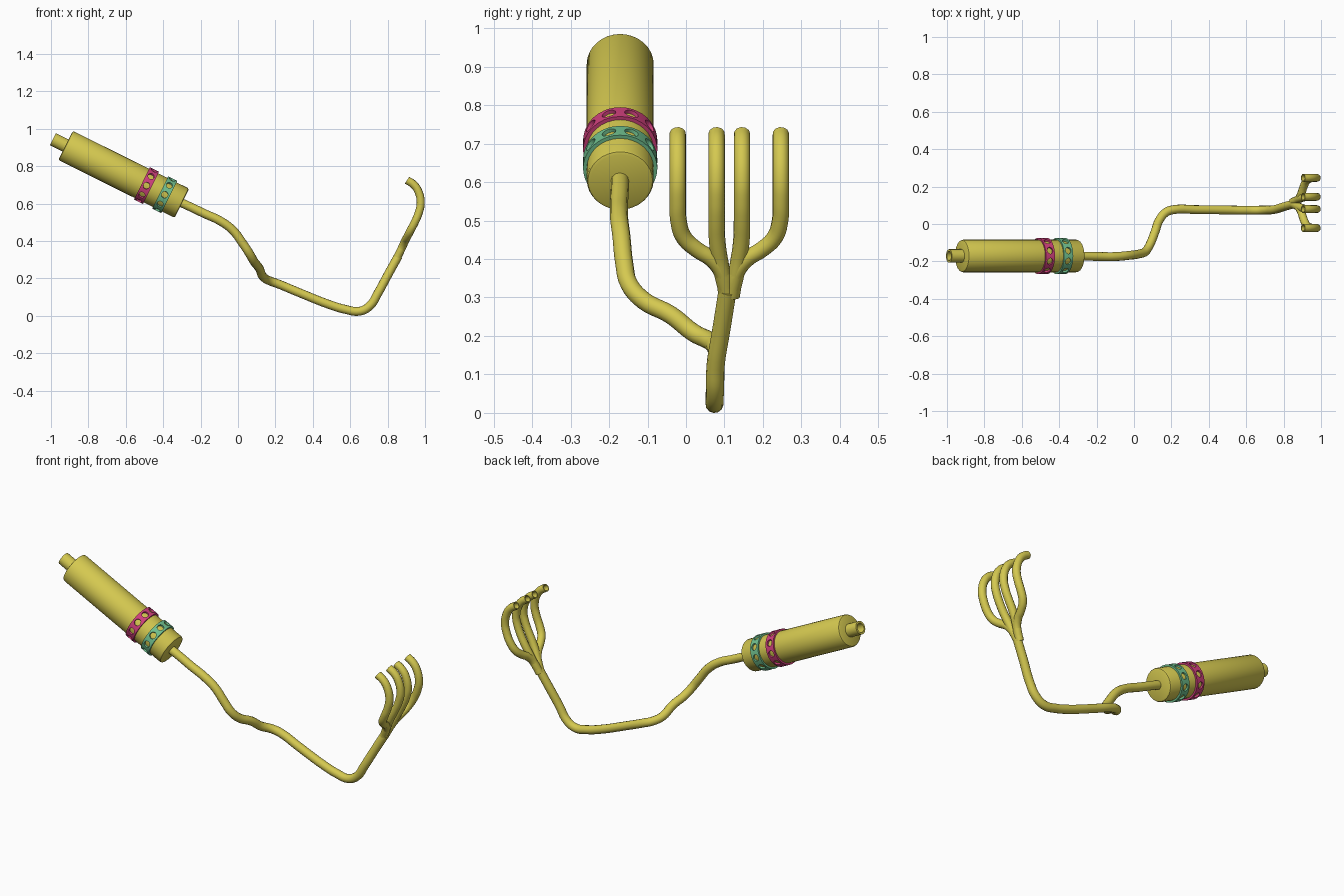
import bpy, bmesh, math
from mathutils import Vector, Matrix

if "Cube" in bpy.data.objects:
    bpy.data.objects.remove(bpy.data.objects["Cube"])


def material(name, rgb):
    m = bpy.data.materials.new(name)
    m.diffuse_color = (*rgb, 1)
    m.use_nodes = True
    m.node_tree.nodes["Principled BSDF"].inputs["Base Color"].default_value = m.diffuse_color
    return m


YELLOW = material("brass yellow", (0.66, 0.58, 0.08))
PINK = material("magenta pink", (0.62, 0.05, 0.20))
GREEN = material("mint green", (0.16, 0.52, 0.27))

# Muffler axis frame: local z runs from the outlet to the inlet end
START, END = Vector((-0.922, -0.171, 0.911)), Vector((-0.30, -0.171, 0.602))
LENGTH = (END - START).length
AXIS = Matrix.Translation(START) @ (END - START).to_track_quat('Z', 'Y').to_matrix().to_4x4()


def finish(obj, mat):
    obj.data.materials.clear()
    obj.data.materials.append(mat)
    bpy.ops.object.select_all(action='DESELECT')
    obj.select_set(True)
    bpy.context.view_layer.objects.active = obj
    bpy.ops.object.shade_smooth_by_angle(angle=math.radians(40))
    return obj


def from_bmesh(name, bm, mat):
    bmesh.ops.remove_doubles(bm, verts=bm.verts, dist=1e-5)
    bmesh.ops.recalc_face_normals(bm, faces=bm.faces)
    me = bpy.data.meshes.new(name)
    bm.to_mesh(me)
    bm.free()
    obj = bpy.data.objects.new(name, me)
    bpy.context.collection.objects.link(obj)
    return finish(obj, mat)


def lathe(name, profile, mat, sides=32):
    """Spin (radius, distance) points about the muffler axis."""
    bm = bmesh.new()
    verts = [bm.verts.new((r, 0, t)) for r, t in profile]
    edges = [bm.edges.new(p) for p in zip(verts, verts[1:])]
    bmesh.ops.spin(bm, geom=verts + edges, cent=(0, 0, 0), axis=(0, 0, 1),
                   angle=math.tau, steps=sides, use_duplicate=False)
    bm.transform(AXIS)
    return from_bmesh(name, bm, mat)


def tube(name, points, radius, mat, wall=0.0):
    """Round pipe through points; a wall thickness makes it hollow."""
    cu = bpy.data.curves.new(name, 'CURVE')
    cu.dimensions = '3D'
    cu.bevel_depth, cu.bevel_resolution = radius, 4
    cu.resolution_u = 5
    cu.use_fill_caps = not wall
    sp = cu.splines.new('BEZIER')
    sp.bezier_points.add(len(points) - 1)
    for bp, co in zip(sp.bezier_points, points):
        bp.co = co
        bp.handle_left_type = bp.handle_right_type = 'AUTO'
    obj = bpy.data.objects.new(name, cu)
    bpy.context.collection.objects.link(obj)
    bpy.ops.object.select_all(action='DESELECT')
    obj.select_set(True)
    bpy.context.view_layer.objects.active = obj
    bpy.ops.object.convert(target='MESH')
    obj = bpy.context.view_layer.objects.active
    bm = bmesh.new()
    bm.from_mesh(obj.data)
    bmesh.ops.recalc_face_normals(bm, faces=bm.faces)
    bm.to_mesh(obj.data)
    bm.free()
    if wall:
        mod = obj.modifiers.new("wall", 'SOLIDIFY')
        mod.thickness, mod.offset = wall, -1
        bpy.ops.object.modifier_apply(modifier=mod.name)
    return finish(obj, mat)


def perforated_band(name, t, mat, r_in=0.086, r_out=0.0965, width=0.054, cells=10, n=16):
    """Ring with a row of round holes, one hole per cell."""
    bm = bmesh.new()
    half = math.pi * r_out / cells

    def place(u, v, r, c):
        a = (c + u / half / 2) * math.tau / cells
        return bm.verts.new((r * math.cos(a), r * math.sin(a), t + v))

    for c in range(cells):
        hole, rim = [], []
        for i in range(n):
            a = math.tau * i / n
            x, y = math.cos(a), math.sin(a)
            k = 1 / max(abs(x), abs(y))
            hole.append((0.019 * x, 0.017 * y))
            rim.append((half * k * x, width / 2 * k * y))
        loops = {(key, r): [place(u, v, r, c) for u, v in pts]
                 for key, pts in (("hole", hole), ("rim", rim)) for r in (r_in, r_out)}
        for i in range(n):
            j = (i + 1) % n
            strips = [(("hole", r_out), ("rim", r_out)), (("hole", r_in), ("rim", r_in)),
                      (("hole", r_in), ("hole", r_out))]
            # band edge walls only, not the joints between cells
            if abs(rim[i][1] - rim[j][1]) < 1e-6:
                strips.append((("rim", r_in), ("rim", r_out)))
            for p, q in strips:
                A, B = loops[p], loops[q]
                bm.faces.new((A[i], A[j], B[j], B[i]))
    bm.transform(AXIS)
    return from_bmesh(name, bm, mat)


# Muffler can with softened rims
R, B = 0.087, 0.010
lathe("muffler_can", [(0, 0), (R - B, 0), (R - 0.003, 0.003), (R, B),
                      (R, LENGTH - B), (R - 0.003, LENGTH - 0.003), (R - B, LENGTH), (0, LENGTH)], YELLOW)

# Hollow outlet stub
lathe("outlet_stub", [(0, -0.005), (0.025, -0.005), (0.025, -0.075), (0.036, -0.075), (0.036, 0.01)], YELLOW, 24)

# Perforated clamp bands
perforated_band("rear_band", 0.483, PINK)
perforated_band("front_band", 0.592, GREEN)

# Long bent pipe from the muffler to the collector
tube("main_pipe", [
    (-0.32, -0.172, 0.612), (-0.26, -0.172, 0.585), (-0.176, -0.174, 0.545),
    (-0.096, -0.174, 0.508), (-0.03, -0.168, 0.46), (0.027, -0.16, 0.385),
    (0.06, -0.148, 0.335), (0.085, -0.11, 0.292), (0.113, -0.04, 0.255),
    (0.135, 0.02, 0.208), (0.17, 0.062, 0.187), (0.214, 0.077, 0.171),
    (0.33, 0.077, 0.123), (0.492, 0.075, 0.059), (0.572, 0.074, 0.035),
    (0.652, 0.074, 0.025), (0.706, 0.075, 0.055), (0.749, 0.077, 0.123),
    (0.80, 0.092, 0.217), (0.856, 0.108, 0.318)], 0.0235, YELLOW)

# Four header pipes: side offsets mirrored about the collector centre
MID = 0.1125
CURVE = [(0.848, 0.305), (0.878, 0.367), (0.893, 0.40), (0.906, 0.425), (0.922, 0.456),
         (0.945, 0.50), (0.966, 0.55), (0.977, 0.605), (0.963, 0.668), (0.938, 0.703), (0.904, 0.725)]
OUTER = [0.006, 0.02, 0.046, 0.085, 0.118, 0.132] + [0.134] * 5
INNER = [0.004, 0.019, 0.025, 0.029, 0.032, 0.033] + [0.033] * 5
for label, offsets in (("outer", OUTER), ("inner", INNER)):
    for side, s in (("left", 1), ("right", -1)):
        tube(f"{label}_header_{side}",
             [(x, MID + s * d, z) for (x, z), d in zip(CURVE, offsets)], 0.0215, YELLOW, wall=0.005)
